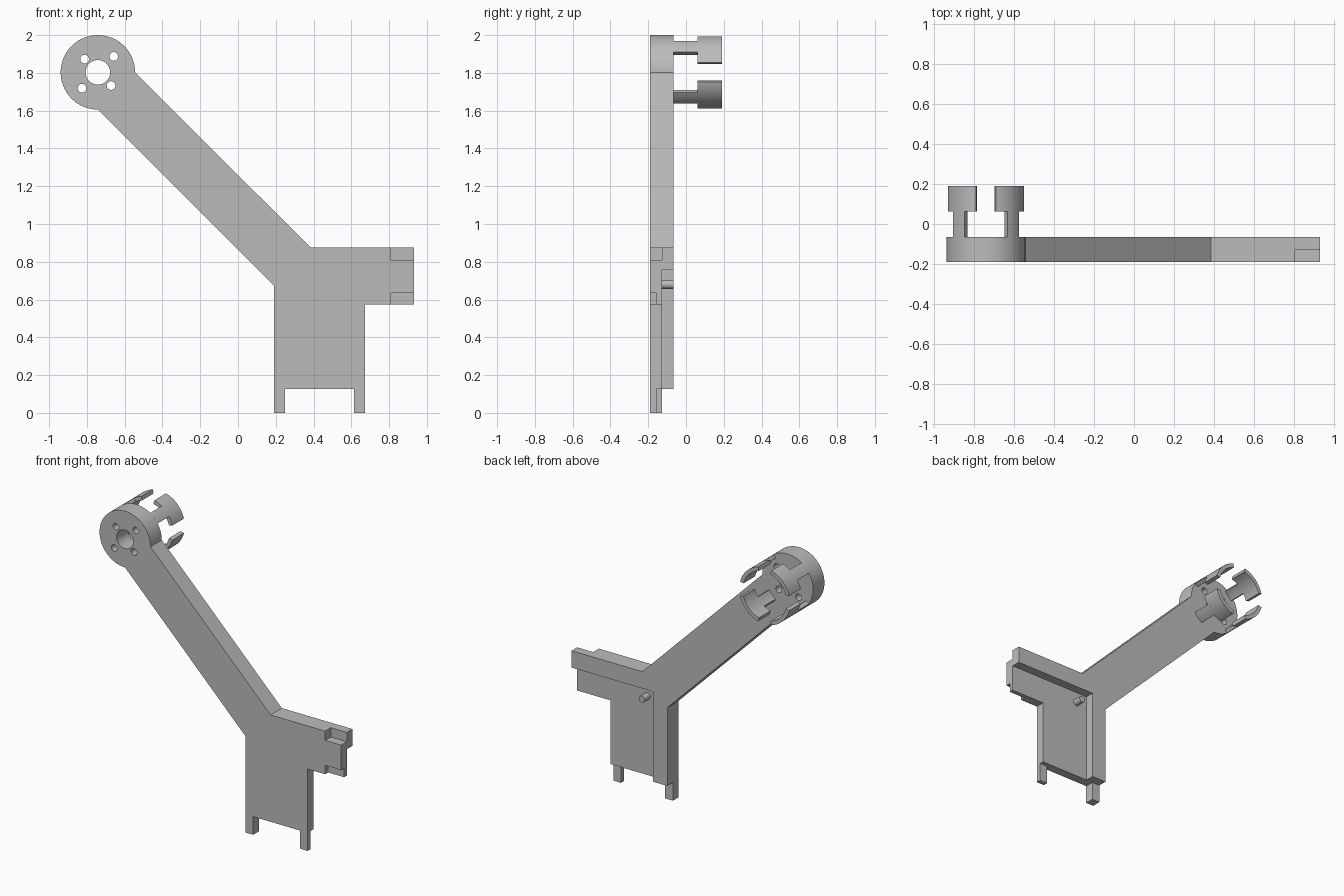
import bpy, bmesh
from math import sin, cos, radians
from mathutils import Matrix, Vector

if "Cube" in bpy.data.objects:
    bpy.data.objects.remove(bpy.data.objects["Cube"])

grey = bpy.data.materials.new("mid_grey")
grey.use_nodes = True
grey.diffuse_color = (0.5, 0.5, 0.5, 1)
grey.node_tree.nodes["Principled BSDF"].inputs["Base Color"].default_value = (0.5, 0.5, 0.5, 1)

FRONT, BACK = -0.19, -0.065      # plate faces
MID, THIN = -0.127, -0.157       # step depths inside the plate
CX, CZ, R = -0.742, 1.803, 0.197  # round head


def arc(radius, start, end, steps):
    angles = [radians(start + (end - start) * i / steps) for i in range(steps + 1)]
    return [(CX + radius * cos(a), CZ + radius * sin(a)) for a in angles]


def extrude(name, outline, y0, y1):
    """Solid from an x-z outline, pulled along y."""
    bm = bmesh.new()
    face = bm.faces.new([bm.verts.new((x, y0, z)) for x, z in outline])
    ext = bmesh.ops.extrude_face_region(bm, geom=[face])
    moved = [v for v in ext["geom"] if isinstance(v, bmesh.types.BMVert)]
    bmesh.ops.translate(bm, verts=moved, vec=(0, y1 - y0, 0))
    bmesh.ops.recalc_face_normals(bm, faces=bm.faces)
    mesh = bpy.data.meshes.new(name)
    bm.to_mesh(mesh)
    bm.free()
    mesh.materials.append(grey)
    obj = bpy.data.objects.new(name, mesh)
    bpy.context.collection.objects.link(obj)
    return obj


def box(x0, x1, y0, y1, z0, z1):
    return extrude("cutter", [(x0, z0), (x1, z0), (x1, z1), (x0, z1)], y0, y1)


def rod(name, x, z, radius, y0, y1, sides=32):
    ring = [(x + radius * cos(radians(360 * i / sides)),
             z + radius * sin(radians(360 * i / sides))) for i in range(sides)]
    return extrude(name, ring, y0, y1)


def activate(obj):
    bpy.ops.object.select_all(action="DESELECT")
    obj.select_set(True)
    bpy.context.view_layer.objects.active = obj


def combine(obj, tool, operation):
    tool.hide_render = True
    activate(obj)
    mod = obj.modifiers.new("cut", "BOOLEAN")
    mod.operation, mod.solver, mod.object = operation, "EXACT", tool
    bpy.ops.object.modifier_apply(modifier=mod.name)
    bpy.data.objects.remove(tool)


def smooth(obj):
    activate(obj)
    bpy.ops.object.shade_smooth_by_angle(angle=radians(30))


# Plate: round head, diagonal arm, bracket and two feet in one outline
outline = arc(R, 0, 270, 72) + [
    (0.19, 0.675), (0.19, 0), (0.25, 0), (0.25, 0.127), (0.613, 0.127), (0.613, 0),
    (0.672, 0), (0.672, 0.573), (0.932, 0.573), (0.932, 0.875), (0.385, 0.875)]
plate = extrude("arm_plate", outline, FRONT, BACK)

# Rear recess, foot steps and front notches at the bracket end
for cut in [(0.30, 1.1, MID, 0.1, -0.1, 0.757),
            (0.1, 0.4, MID, 0.1, -0.1, 0.127),
            (0.58, 0.8, THIN, 0.1, -0.1, 0.127),
            (0.808, 1.1, -0.3, MID, 0.81, 1.0),
            (0.808, 1.1, -0.3, THIN, 0.5, 0.635)]:
    combine(plate, box(*cut), "DIFFERENCE")

# Centre bore and four screw holes
combine(plate, rod("cutter", CX, CZ, 0.065, -0.3, 0, 48), "DIFFERENCE")
for dx, dz in [(-0.07, 0.07), (0.084, 0.084), (-0.084, -0.084), (0.07, -0.07)]:
    combine(plate, rod("cutter", CX + dx, CZ + dz, 0.023, -0.3, 0, 24), "DIFFERENCE")
smooth(plate)

# Locating pin in the recess corner
smooth(rod("locating_pin", 0.388, 0.68, 0.023, MID - 0.005, BACK))

# Four T-shaped clips around the head: curved stem with a wider curved end
def ring_segment(name, mid, half, y0, y1):
    return extrude(name, arc(R, mid - half, mid + half, 16)
                   + arc(0.17, mid + half, mid - half, 16), y0, y1)


for i in range(4):
    mid = 45 + 90 * i
    clip = ring_segment(f"clip_{i + 1}", mid, 12, BACK - 0.005, 0.08)
    combine(clip, ring_segment("clip_end", mid, 30, 0.062, 0.19), "UNION")
    smooth(clip)
